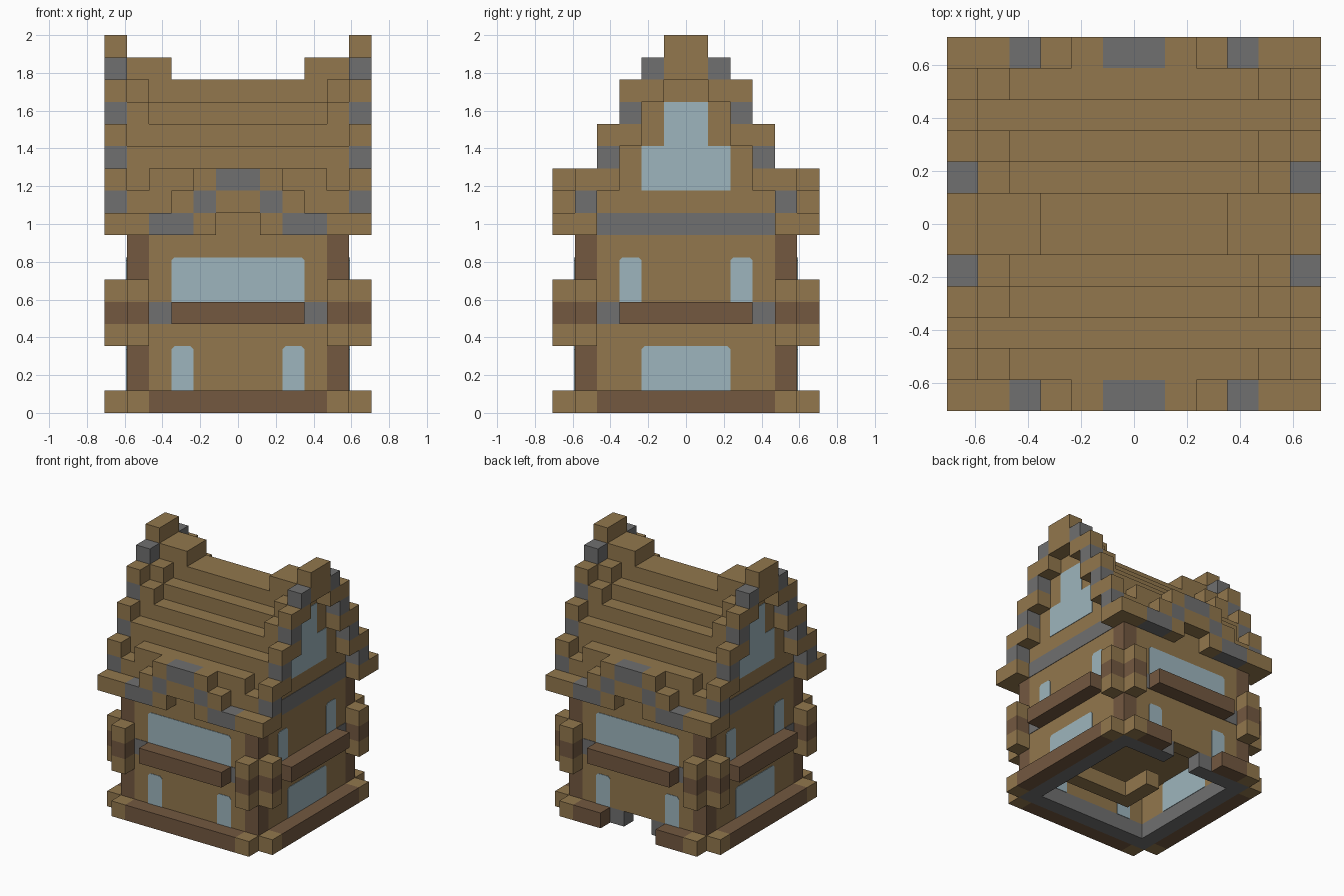
import bpy, bmesh

cube = bpy.data.objects.get("Cube")
if cube:
    bpy.data.objects.remove(cube, do_unlink=True)

U = 2 / 17  # one block


def material(name, rgb):
    lin = [((c / 255 + 0.055) / 1.055) ** 2.4 for c in rgb] + [1]
    m = bpy.data.materials.new(name)
    m.use_nodes = True
    m.diffuse_color = lin
    bsdf = m.node_tree.nodes["Principled BSDF"]
    bsdf.inputs["Base Color"].default_value = lin
    bsdf.inputs["Roughness"].default_value = 0.9
    return m


OAK = material("light wood", (146, 119, 77))
DARK = material("dark wood", (115, 88, 64))
STONE = material("grey stone", (112, 112, 112))
GLASS = material("pale blue glass", (157, 181, 189))


def finish(name, bm, mat):
    bmesh.ops.scale(bm, vec=(U, U, U), verts=bm.verts)
    bmesh.ops.recalc_face_normals(bm, faces=bm.faces)
    mesh = bpy.data.meshes.new(name)
    bm.to_mesh(mesh)
    bm.free()
    mesh.materials.append(mat)
    bpy.context.collection.objects.link(bpy.data.objects.new(name, mesh))


def add_box(bm, x, y, z):
    verts = bmesh.ops.create_cube(bm, size=1)["verts"]
    for v in verts:
        v.co = [r[1] if c > 0 else r[0] for r, c in zip((x, y, z), v.co)]


def sides(r):
    """A range starting above zero is mirrored; others are used as they are."""
    return [r, (-r[1], -r[0])] if r[0] > 0 else [r]


def blocks(name, mat, *boxes):
    """Boxes of (x, y, z) ranges in block units, mirrored where off-centre."""
    bm = bmesh.new()
    for x, y, z in boxes:
        for xs in sides(x):
            for ys in sides(y):
                add_box(bm, xs, ys, z)
    finish(name, bm, mat)


def turned(boxes):
    return [(y, x, z) for x, y, z in boxes]


def panel(name, mat, axis, outline, centres=(0,), depths=(5,)):
    """Thin painted plate on both opposite walls, inside and outside."""
    bm = bmesh.new()
    for c in centres:
        for depth in depths:
            for side in (-1, 1):
                shell = 0.03 if depth == 5 else -0.03
                loops = []
                for d in (side * depth, side * (depth + shell)):
                    loops.append([bm.verts.new((u + c, d, z) if axis == "y" else (d, u + c, z))
                                  for u, z in outline])
                bm.faces.new(loops[0])
                bm.faces.new(loops[1])
                n = len(outline)
                for i in range(n):
                    j = (i + 1) % n
                    bm.faces.new((loops[0][i], loops[0][j], loops[1][j], loops[1][i]))
    finish(name, bm, mat)


def rect(w, z0, z1, cut=0.0):
    if not cut:
        return [(-w, z0), (w, z0), (w, z1), (-w, z1)]
    return [(-w, z0), (w, z0), (w, z1 - cut), (w - cut, z1), (cut - w, z1), (-w, z1 - cut)]


# Foundation: stone ring with a doorway gap at the back
full, span, core = (-5, 5), (-4, 4), (4, 5)
blocks("foundation", STONE, (core, span, (0, 1)), (full, (-5, -4), (0, 1)),
       ((1, 5), (4.0, 5), (0, 1)))
bpy.data.objects.remove(bpy.data.objects["foundation"], do_unlink=True)
bm = bmesh.new()
add_box(bm, (-5, 5), (-5, -4), (0, 1))
for s in (-1, 1):
    add_box(bm, sorted((4 * s, 5 * s)), span, (0, 1))
    add_box(bm, sorted((s, 5 * s)), core, (0, 1))
finish("foundation", bm, STONE)

# Base beams, split by the doorway at the back
bm = bmesh.new()
add_box(bm, span, (-6, -5), (0, 1))
for s in (-1, 1):
    add_box(bm, sorted((5 * s, 6 * s)), span, (0, 1))
    add_box(bm, sorted((2 * s, 4 * s)), (5, 6), (0, 1))
finish("base_beams", bm, DARK)
ends = [(core, (5, 6), (0, 1))]
blocks("base_beam_ends", OAK, *ends, *turned(ends))

# Walls, corner posts and floor between storeys
blocks("long_walls", OAK, (span, core, (1, 9)))
blocks("end_walls", OAK, (core, span, (1, 10)))
blocks("corner_posts", DARK, (core, core, (1, 8)))
blocks("post_caps", OAK, (core, core, (8, 10)))
blocks("upper_floor", OAK, (span, span, (3, 4)))
blocks("benches", OAK, ((-2, 3), (-3, -2), (1, 2)), ((-2, -1), (-2, 0), (1, 2)))

# Banded corner brackets and window ledges
for z, mat, label in ((3, OAK, "lower"), (4, DARK, "middle"), (5, OAK, "upper")):
    b = [(core, (5, 6), (z, z + 1))]
    blocks(label + "_corner_brackets", mat, *b, *turned(b))
ledge = [((-3, 3), (5, 6), (4, 5))]
blocks("window_ledges", DARK, *ledge, *turned(ledge))
for axis, label in (("y", "long"), ("x", "end")):
    panel(label + "_ledge_stones", STONE, axis, rect(0.5, 4, 5), (-3.5, 3.5))
panel("gable_stone_band", STONE, "x", rect(4, 8, 9))

# Windows
both = (4, 5)
panel("long_lower_windows", GLASS, "y", rect(0.5, 1, 3, 0.14), (-2.5, 2.5), both)
panel("long_upper_windows", GLASS, "y", rect(3, 5, 7, 0.14), (0,), both)
panel("end_lower_windows", GLASS, "x", rect(2, 1, 3, 0.14), (0,), both)
panel("end_upper_windows", GLASS, "x", rect(0.5, 5, 7, 0.14), (-2.5, 2.5), both)
panel("gable_windows", GLASS, "x", [(-2, 10), (2, 10), (2, 12), (1, 12),
                                    (1, 14), (-1, 14), (-1, 12), (-2, 12)])

# Stepped roof and the slightly different gable walls at its ends
roof, gable = [], []
for i, (mid, end) in enumerate(((15, 16), (14, 15), (13, 14), (12, 12), (11, 10))):
    y = (-1, 1) if i == 0 else (i, i + 1)
    roof.append((span, y, (mid - 2, mid)))
    if i < 4:
        gable.append((core, y, (10, end)))
blocks("stepped_roof", OAK, *roof)
blocks("gable_walls", OAK, *gable)
blocks("ridge_blocks", OAK, ((3, 4), (-1, 1), (15, 16)))

# Gable trim: alternating wood and stone steps
trim = (5, 6)
blocks("gable_trim_wood", OAK,
       (trim, (4, 6), (8, 9)), (trim, (3, 5), (10, 11)), (trim, (2, 4), (12, 13)),
       (trim, (1, 3), (14, 15)), (trim, (-1, 1), (15, 17)))
blocks("gable_trim_stone", STONE,
       *[(trim, (y, y + 1), (z, z + 1)) for y, z in ((4, 9), (3, 11), (2, 13), (1, 15))])

# Eaves with a small stepped arch over the long sides
blocks("eave_wood", OAK, (core, trim, (8, 9)), ((1, 2), trim, (8, 9)),
       ((2, 3), trim, (9, 10)), ((-1, 1), trim, (9, 10)), ((1, 2), trim, (10, 11)))
blocks("eave_stone", STONE, ((2, 4), trim, (8, 9)), ((1, 2), trim, (9, 10)),
       ((-1, 1), trim, (10, 11)))
